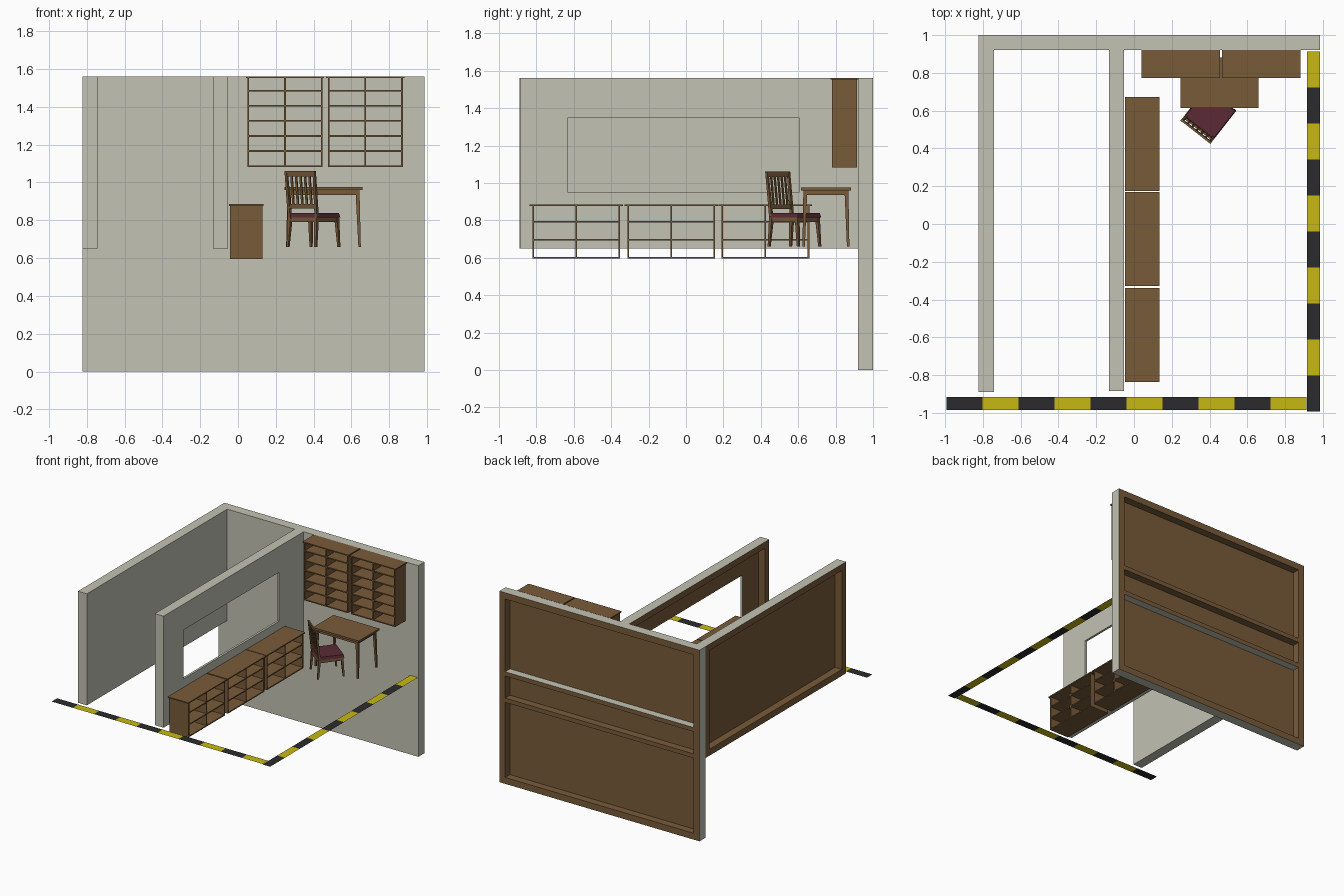
import bpy, math
from mathutils import Matrix, Vector

if "Cube" in bpy.data.objects:
    bpy.data.objects.remove(bpy.data.objects["Cube"])


def material(name, rgb):
    m = bpy.data.materials.new(name)
    m.diffuse_color = (*rgb, 1)
    m.use_nodes = True
    m.node_tree.nodes["Principled BSDF"].inputs["Base Color"].default_value = m.diffuse_color
    return m


WALL = material("wall grey", (0.54, 0.54, 0.455))
WOOD = material("wood brown", (0.19, 0.105, 0.042))
RED = material("seat red", (0.10, 0.023, 0.036))
YELLOW = material("stripe yellow", (0.58, 0.48, 0.006))
BLACK = material("stripe black", (0.024, 0.024, 0.026))

FLOOR = 0.65
I4 = Matrix.Identity(4)


def build(name, verts, faces, mats, ids=None, matrix=I4):
    me = bpy.data.meshes.new(name)
    me.from_pydata([matrix @ Vector(v) for v in verts], [], faces)
    for m in mats:
        me.materials.append(m)
    if ids:
        for p, i in zip(me.polygons, ids):
            p.material_index = i
    ob = bpy.data.objects.new(name, me)
    bpy.context.collection.objects.link(ob)
    return ob


# face order of every block: bottom, top, -y, +x, +y, -x
HEX = [(0, 3, 2, 1), (4, 5, 6, 7), (0, 1, 5, 4), (1, 2, 6, 5), (2, 3, 7, 6), (3, 0, 4, 7)]


def box(x0, x1, y0, y1, z0, z1):
    return [(x, y, z) for z in (z0, z1)
            for x, y in ((x0, y0), (x1, y0), (x1, y1), (x0, y1))]


def strut(a, b, sa, sb):
    """Tapered post from a to b, with (x, y) sizes at each end."""
    return [(c[0] + i * s[0] / 2, c[1] + j * s[1] / 2, c[2]) for c, s in ((a, sa), (b, sb))
            for i, j in ((-1, -1), (1, -1), (1, 1), (-1, 1))]


def blocks(name, hexes, mats, ids=None, matrix=I4):
    verts, faces = [], []
    for h in hexes:
        faces += [tuple(i + len(verts) for i in f) for f in HEX]
        verts += h
    return build(name, verts, faces, mats, ids, matrix)


# Stage flat: grey skin in front (local -y), wooden framing behind
def flat(name, length, z0, z1, matrix, window=None, beams=()):
    T, S, B = 0.08, 0.018, 0.052
    hexes, ids = [], []
    if window:
        a0, a1, w0, w1 = window
        skins = [(0, a0, z0, z1), (a1, length, z0, z1), (a0, a1, z0, w0), (a0, a1, w1, z1)]
    else:
        skins = [(0, length, z0, z1)]
    for a, b, c, d in skins:
        hexes.append(box(a, b, 0, S, c, d))
        ids += [0, 0, 0, 0, 1, 0]
    # outer frame: outside faces grey, inside faces wood
    hexes.append(box(0, B, S, T, z0, z1))
    ids += [0, 0, 0, 1, 1, 0]
    hexes.append(box(length - B, length, S, T, z0, z1))
    ids += [0, 0, 0, 0, 1, 1]
    hexes.append(box(B, length - B, S, T, z0, z0 + B))
    ids += [0, 1, 0, 1, 1, 1]
    hexes.append(box(B, length - B, S, T, z1 - B, z1))
    ids += [1, 0, 0, 1, 1, 1]
    # cross beams with one grey edge each
    for c, d, grey_face in beams:
        hexes.append(box(B, length - B, S, T, c, d))
        ids += [0 if k == grey_face else 1 for k in range(6)]
    blocks(name, hexes, [WALL, WOOD], ids, matrix)


quarter = Matrix.Rotation(math.pi / 2, 4, 'Z')
flat("back_wall", 1.807, 0, 1.56, Matrix.Translation((-0.822, 0.92, 0)),
     beams=((0.88, 0.915, 1), (0.665, 0.70, 0)))
flat("left_wall", 1.81, FLOOR, 1.56, Matrix.Translation((-0.742, -0.89, 0)) @ quarter)
flat("window_wall", 1.805, FLOOR, 1.56, Matrix.Translation((-0.052, -0.885, 0)) @ quarter,
     window=(0.255, 1.49, 0.95, 1.35))


# Striped floor tape, ten segments per side
def tape(name, point):
    verts, faces, ids = [], [], []
    for i in range(10):
        s, e = -0.993 + i * 0.1907, -0.993 + (i + 1) * 0.1907
        n = len(verts)
        verts += point(s, e)
        faces.append((n, n + 1, n + 2, n + 3))
        ids.append(i % 2)
    build(name, verts, faces, [BLACK, YELLOW], ids)


def rect(x0, x1, y0, y1):
    return [(x0, y0, FLOOR), (x1, y0, FLOOR), (x1, y1, FLOOR), (x0, y1, FLOOR)]


tape("front_tape", lambda s, e: rect(s, e, -0.985, -0.916))
tape("right_tape", lambda s, e: rect(0.916, 0.985, s, e))


# Open-backed shelf unit: local x along the front, front towards -y
def shelf_unit(name, x0, x1, depth, z0, z1, rows, over, matrix):
    t, back = 0.009, -0.005
    front = back - depth
    mid = (x0 + x1) / 2
    hexes = [box(x, x + t, front, back, z0, z1 - t) for x in (x0, mid - t / 2, x1 - t)]
    step = (z1 - z0) / rows
    for i in range(rows):
        z = z0 + i * step
        for a, b in ((x0 + t, mid - t / 2), (mid + t / 2, x1 - t)):
            hexes.append(box(a, b, front, back, z, z + t))
    hexes.append(box(x0 - over, x1 + over, front - 0.007, 0, z1 - t, z1))
    blocks(name, hexes, [WOOD], None, matrix)


for i, y in enumerate((-0.822, -0.314, 0.189)):
    shelf_unit(f"low_shelf_{i + 1}", y, y + 0.47, 0.172, 0.595, 0.885, 3, 0.014,
               Matrix.Translation((-0.048, 0, 0)) @ quarter)
for i, x in enumerate((0.05, 0.475)):
    shelf_unit(f"wall_bookcase_{i + 1}", x, x + 0.397, 0.135, 1.082, 1.561, 6, 0.009,
               Matrix.Translation((0, 0.92, 0)))

# Desk
desk = Matrix.Translation((0.452, 0.748, 0))
blocks("desk_top", [box(-0.207, 0.207, -0.133, 0.133, 0.96, 0.975)], [WOOD], None, desk)
blocks("desk_apron",
       [box(-0.18, 0.18, s * 0.11 - 0.005, s * 0.11 + 0.005, 0.935, 0.96) for s in (-1, 1)] +
       [box(s * 0.18 - 0.005, s * 0.18 + 0.005, -0.105, 0.105, 0.935, 0.96) for s in (-1, 1)],
       [WOOD], None, desk)
blocks("desk_legs",
       [strut((s * 0.191, r * 0.119, 0.66), (s * 0.18, r * 0.11, 0.96), (0.013, 0.013), (0.021, 0.021))
        for s in (-1, 1) for r in (-1, 1)], [WOOD], None, desk)

# Chair, turned to face the desk (local +y is forward)
chair = Matrix.Translation((0.399, 0.58, 0)) @ Matrix.Rotation(math.radians(-38), 4, 'Z')
sides = (-1, 1)
blocks("chair_seat", [strut((0, 0.004, 0.815), (0, 0.004, 0.838), (0.2, 0.198), (0.19, 0.188))],
       [RED], None, chair)
blocks("chair_apron",
       [box(-0.085, 0.085, r * 0.088 - 0.006, r * 0.088 + 0.006, 0.79, 0.815) for r in sides] +
       [box(s * 0.088 - 0.006, s * 0.088 + 0.006, -0.082, 0.082, 0.79, 0.815) for s in sides],
       [WOOD], None, chair)
blocks("chair_legs",
       [strut((s * 0.093, r * 0.099, 0.66), (s * 0.088, r * 0.087, 0.815), (0.012, 0.012), (0.019, 0.019))
        for s in sides for r in sides], [WOOD], None, chair)


def rake(z):
    return -0.087 - 0.027 * (z - 0.815) / 0.245


blocks("chair_back_posts",
       [strut((s * 0.09, rake(0.815), 0.815), (s * 0.094, rake(1.06), 1.06), (0.016, 0.017), (0.013, 0.013))
        for s in sides], [WOOD], None, chair)
blocks("chair_back_rails",
       [strut((0, rake(a), a), (0, rake(b), b), (0.17, 0.011), (0.175, 0.011))
        for a, b in ((0.862, 0.885), (1.032, 1.06))], [WOOD], None, chair)
blocks("chair_back_slats",
       [strut((x, rake(0.885), 0.885), (x, rake(1.032), 1.032), (0.013, 0.006), (0.013, 0.006))
        for x in (-0.06, -0.03, 0, 0.03, 0.06)], [WOOD], None, chair)
